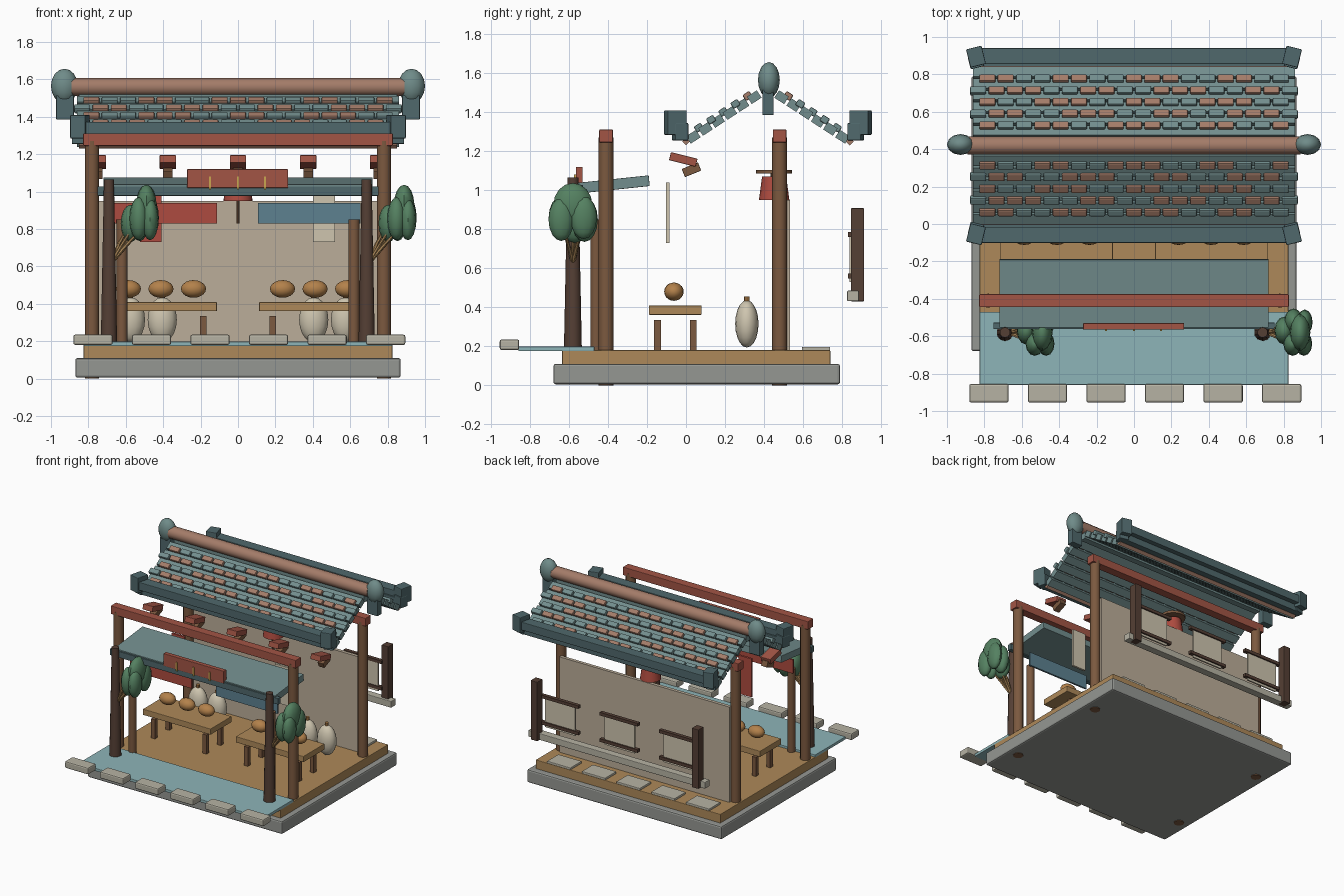
import bpy, bmesh, math
from mathutils import Matrix, Vector

if "Cube" in bpy.data.objects:
    bpy.data.objects.remove(bpy.data.objects["Cube"])

COL = dict(stone=(.30, .31, .29), pale=(.47, .45, .37), wood=(.42, .25, .10), post=(.20, .10, .05),
           dark=(.09, .05, .035), red=(.36, .09, .06), cloth_red=(.42, .07, .05), teal=(.17, .27, .27),
           slate=(.08, .14, .15), blue=(.11, .22, .28), water=(.27, .46, .48), wall=(.50, .42, .32),
           cream=(.62, .56, .43), bread=(.45, .22, .07), rose=(.37, .20, .14), leaf=(.09, .22, .12),
           gold=(.6, .38, .08), ornament=(.16, .26, .25))
mats = {}


def finish(name, bm, col, bevel=0, smooth=False):
    me = bpy.data.meshes.new(name)
    bm.to_mesh(me)
    bm.free()
    ob = bpy.data.objects.new(name, me)
    bpy.context.collection.objects.link(ob)
    if col not in mats:
        mats[col] = bpy.data.materials.new(col)
        mats[col].diffuse_color = (*COL[col], 1)
    me.materials.append(mats[col])
    if smooth:
        bpy.context.view_layer.objects.active = ob
        ob.select_set(True)
        bpy.ops.object.shade_smooth_by_angle(angle=math.radians(40))
        ob.select_set(False)
    if bevel:
        m = ob.modifiers.new("bevel", 'BEVEL')
        m.width, m.segments = bevel, 2
    return ob


def boxes(name, col, items, bevel=0):
    """items: (centre, size, x rotation in degrees, z rotation in degrees)"""
    bm = bmesh.new()
    for c, s, *r in items:
        rx, rz = (list(r) + [0, 0])[:2]
        M = (Matrix.Translation(c) @ Matrix.Rotation(math.radians(rz), 4, 'Z')
             @ Matrix.Rotation(math.radians(rx), 4, 'X') @ Matrix.Diagonal((*s, 1)))
        bmesh.ops.create_cube(bm, size=1, matrix=M)
    return finish(name, bm, col, bevel)


def span(x0, x1, y0, y1, z0, z1):
    return ((x0 + x1) / 2, (y0 + y1) / 2, (z0 + z1) / 2), (x1 - x0, y1 - y0, z1 - z0)


def rods(name, col, items, sides=12):
    """items: (start, end, start radius, end radius)"""
    bm = bmesh.new()
    for a, b, r0, r1 in items:
        a, b = Vector(a), Vector(b)
        M = Matrix.Translation((a + b) / 2) @ (b - a).to_track_quat('Z', 'Y').to_matrix().to_4x4()
        bmesh.ops.create_cone(bm, cap_ends=True, segments=sides, radius1=r0, radius2=r1,
                              depth=(b - a).length, matrix=M)
    return finish(name, bm, col, 0, True)


def blobs(name, col, items, u=16, v=10):
    bm = bmesh.new()
    for c, r in items:
        bmesh.ops.create_uvsphere(bm, u_segments=u, v_segments=v, radius=1,
                                  matrix=Matrix.Translation(c) @ Matrix.Diagonal((*r, 1)))
    return finish(name, bm, col, 0, True)


S = (-1, 1)

# base, floor, pond and stones
boxes("stone_base", "stone", [span(-.87, .87, -.68, .79, .005, .11)], .012)
boxes("wood_floor", "wood", [span(-.825, .825, -.635, .74, .105, .18)], .004)
boxes("pond_water", "water", [span(-.825, .825, -.86, -.47, .175, .198)], .003)
boxes("edge_stones", "pale", [((.007 + (i - 2.5) * .313, -.905, .208), (.21, .1, .055))
                              for i in range(6)], .01)
boxes("back_path_stones", "pale", [((i * .31, .667, .187), (.21, .145, .02)) for i in range(-2, 3)], .005)

# frame posts, beams and back wall
rods("main_posts", "post", [((s * .78, y, .0), (s * .78, y, 1.27), .038, .038)
                            for s in S for y in (-.41, .48)])
rods("short_awning_posts", "post", [((s * .62, -.46, .17), (s * .62, -.46, .85), .03, .03) for s in S])
boxes("top_beams", "red", [((0, y, 1.278), (1.655, .07, .066)) for y in (-.41, .48)], .004)
boxes("back_wall", "wall", [span(-.76, .76, .505, .532, .18, .95)])

# awning, sign and hanging cloths
boxes("awning_panel", "teal", [((0, -.37, 1.03), (1.44, .365, .055), 6)], .003)
boxes("awning_front_trim", "slate", [((0, -.545, 1.003), (1.505, .035, .05))], .003)
boxes("sign_board", "red", [span(-.272, .268, -.565, -.53, 1.02, 1.12)], .003)
boxes("sign_strips", "gold", [((x, -.567, 1.047), (.012, .012, .07)) for x in (-.15, 0, .145)])
boxes("red_cloth", "cloth_red", [span(-.66, -.112, -.435, -.42, .83, .94)])
boxes("blue_cloth", "blue", [span(.108, .656, -.435, -.42, .83, .94)])
boxes("red_scroll", "cloth_red", [span(-.525, -.408, -.102, -.085, .73, 1.04)])
boxes("pale_scroll", "cream", [span(.4, .518, -.102, -.085, .73, 1.04)])

# lantern under the rear beam
L = .452
rods("lantern_body", "cloth_red", [((0, L, .95), (0, L, 1.07), .078, .062)], 16)
rods("lantern_cap", "post", [((0, L, 1.085), (0, L, 1.105), .092, .092)], 16)
rods("lantern_tassel", "post", [((0, L, .83), (0, L, .95), .009, .009),
                                ((0, L, 1.07), (0, L, 1.09), .02, .02)], 8)

# eave brackets
bx = [i * .375 for i in range(-2, 3)]
boxes("bracket_arms", "red", [((x, -.014, 1.158), (.088, .14, .042), -14) for x in bx], .003)
boxes("bracket_blocks", "post", [((x, .028, 1.105), (.052, .09, .045), 22) for x in bx], .003)

# tables, loaves and jars
boxes("table_tops", "wood", [((s * .415, -.055, .385), (.605, .27, .048)) for s in S], .004)
boxes("table_legs", "post", [((s * (.415 + t * .23), y, .256), (.034, .034, .158))
                             for s in S for t in S for y in (-.146, .037)])
blobs("loaves", "bread", [((s * .412 + i * .174, -.062, .48), (.067, .05, .047))
                          for s in S for i in (-1, 0, 1)])
jx = [s * x for s in S for x in (.405, .575)]
blobs("jars", "cream", [((x, .312, .315), (.078, .06, .121)) for x in jx])
rods("jar_stoppers", "bread", [((x, .312, .425), (x, .312, .455), .014, .014) for x in jx], 8)

# trees: trunk, branches, leaf clusters
leaves = [(.115, .01, .83, .052, .075, .1), (.16, -.06, .855, .05, .065, .115), (.165, .06, .85, .05, .068, .115),
          (.2, 0, .925, .055, .1, .112), (.22, -.06, .85, .045, .065, .11), (.225, .055, .86, .042, .068, .11)]
for side, tx in (("left", -.69), ("right", .688)):
    rods(side + "_tree_trunk", "dark", [((tx, -.58, .18), (tx, -.58, 1.065), .046, .028)], 10)
    rods(side + "_tree_branches", "wood", [
        seg for x, y, z, *_ in leaves for seg in (
            ((tx + .02, -.58, .63), (tx + x * .45, -.58 + y * .4, .72), .012, .009),
            ((tx + x * .45, -.58 + y * .4, .72), (tx + x, -.58 + y, z), .009, .006))], 6)
    blobs(side + "_tree_leaves", "leaf", [((tx + x, -.58 + y, z), (a, b, c))
                                          for x, y, z, a, b, c in leaves], 12, 8)

# rear window screen
boxes("screen_posts", "dark", [span(s * .72 - .03, s * .72 + .03, .846, .913, .43, .908) for s in S], .004)
boxes("screen_sill", "pale", [span(-.79, .79, .826, .887, .432, .485)], .005)
boxes("screen_panels", "cream", [span(x - .135, x + .135, .838, .85, .53, .785) for x in (-.53, 0, .53)])
boxes("screen_rails", "dark", [((x, .846, z), (.34, .03, .025)) for x in (-.53, 0, .53) for z in (.56, .773)])

# roof: stepped strips with cap tiles on both slopes, d = distance from the ridge
RY = .42
strips, caps = [], {"teal": [], "rose": []}
for s in S:
    for i in range(6):
        d = .07 + .0625 * i
        z = 1.487 - .65 * (d - .055)
        strips.append(((0, RY + s * d, z), (1.72, .06, .045), -s * 33))
        n = 17 + i % 2
        for k in range(n if i < 5 else 0):
            c = "rose" if (k * 7 + i * 5) % 9 < 5 else "teal"
            caps[c].append((((k - (n - 1) / 2) * .098, RY + s * (d + .034), z + .006),
                            (.086, .042, .036), -s * 33))
boxes("roof_strips", "teal", strips)
boxes("teal_cap_tiles", "teal", caps["teal"], .007)
boxes("rose_cap_tiles", "rose", caps["rose"], .007)
boxes("eave_tile_edge", "rose", [((0, RY + s * .42, 1.25), (1.7, .028, .028), 45) for s in S])

# eave beams with corner blocks
boxes("eave_beams", "slate", [b for s in S for b in (
    ((0, RY + s * .478, 1.34), (1.72, .085, .065)), ((0, RY + s * .452, 1.29), (1.68, .06, .07)))], .004)
boxes("eave_corner_blocks", "slate", [b for s in S for t in S for b in (
    ((t * .845, RY + s * .475, 1.347), (.085, .1, .125), 0, s * t * -14),
    ((t * .845, RY + s * .45, 1.3), (.075, .07, .09), 0, s * t * -14))], .005)

# ridge and end ornaments
rods("ridge_tube", "rose", [((-.89, RY, 1.56), (.89, RY, 1.56), .048, .048)], 12)
boxes("ridge_core", "teal", [((0, RY, 1.5), (1.7, .05, .07))])
blobs("ridge_end_ornaments", "ornament", [((s * .928, RY + .005, 1.565), (.072, .056, .092)) for s in S], 12, 8)
boxes("ridge_end_necks", "slate", [((s * .925, RY, 1.45), (.095, .058, .13)) for s in S], .005)

for m in bpy.data.materials:
    if m.users and not m.is_grease_pencil:
        m.use_nodes = True
        m.node_tree.nodes["Principled BSDF"].inputs["Base Color"].default_value = m.diffuse_color
